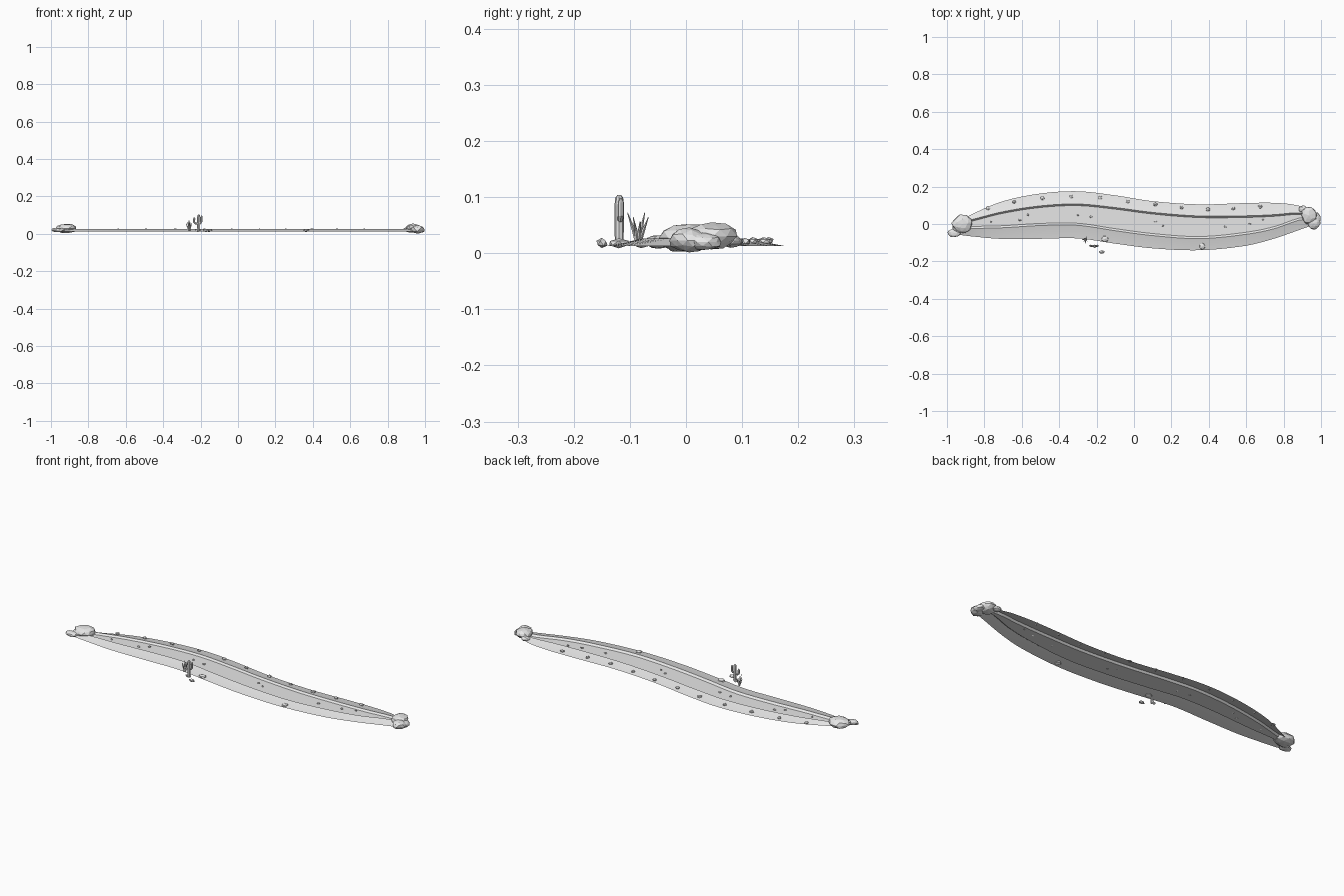
import bpy, bmesh, math, random
from mathutils import Vector

if "Cube" in bpy.data.objects:
    bpy.data.objects.remove(bpy.data.objects["Cube"])

random.seed(4)
stone = bpy.data.materials.new("plain_grey")
stone.diffuse_color = (0.8, 0.8, 0.8, 1)
stone.use_nodes = True
stone.node_tree.nodes["Principled BSDF"].inputs["Base Color"].default_value = stone.diffuse_color


def add_object(name, bm, smooth=False):
    bmesh.ops.recalc_face_normals(bm, faces=bm.faces) if not smooth else None
    mesh = bpy.data.meshes.new(name)
    bm.to_mesh(mesh)
    bm.free()
    mesh.materials.append(stone)
    ob = bpy.data.objects.new(name, mesh)
    bpy.context.collection.objects.link(ob)
    if smooth:
        bpy.ops.object.select_all(action='DESELECT')
        ob.select_set(True)
        bpy.context.view_layer.objects.active = ob
        bpy.ops.object.shade_smooth_by_angle(angle=math.radians(25))
    return ob


# Lengthwise guide lines of the river: station x, then y of each edge
XS = [-.96, -.85, -.7, -.5, -.3, -.1, .1, .35, .6, .75, .88, .96]
BACK_EDGE = [.0, .06, .122, .163, .175, .153, .122, .105, .112, .113, .098, .055]
BACK_RIM = [.0, .028, .066, .097, .107, .088, .062, .043, .044, .05, .06, .045]
FRONT_RIM = [-.03, -.024, -.02, -.008, -.007, -.036, -.062, -.078, -.055, -.025, .02, .03]
FRONT_EDGE = [-.055, -.068, -.08, -.079, -.077, -.105, -.13, -.14, -.116, -.078, -.033, -.005]


def sample(ys, x):
    """Smooth cubic through the stations."""
    i = max(k for k in range(len(XS) - 1) if XS[k] <= x + 1e-6)

    def slope(k):
        a, b = max(k - 1, 0), min(k + 1, len(XS) - 1)
        return (ys[b] - ys[a]) / (XS[b] - XS[a])
    h = XS[i + 1] - XS[i]
    t = (x - XS[i]) / h
    return ((2*t**3 - 3*t*t + 1) * ys[i] + (t**3 - 2*t*t + t) * h * slope(i)
            + (3*t*t - 2*t**3) * ys[i + 1] + (t**3 - t*t) * h * slope(i + 1))


EDGE_Z, RIM_Z, BED_Z = .013, .026, .017


def section(x):
    fe, fr, br, be = (sample(c, x) for c in (FRONT_EDGE, FRONT_RIM, BACK_RIM, BACK_EDGE))
    s = min(.011, (br - fr) * .3)
    return [(fe, EDGE_Z), (fr - .003, RIM_Z - .001), (fr, RIM_Z), (fr + s, BED_Z),
            (br - s * .8, BED_Z), (br, RIM_Z), (br + .003, RIM_Z - .001), (be, EDGE_Z)]


def ground_z(x, y):
    pts = section(max(-.96, min(.96, x)))
    for (y0, z0), (y1, z1) in zip(pts, pts[1:]):
        if y0 <= y <= y1:
            return z0 + (z1 - z0) * (y - y0) / max(y1 - y0, 1e-6)
    return EDGE_Z


# River bed with its two sloping banks, one open sheet
bm = bmesh.new()
N = 48
rows = []
for k in range(N + 1):
    x = -.96 + 1.92 * k / N
    rows.append([bm.verts.new((x, y, z)) for y, z in section(x)])
for a, b in zip(rows, rows[1:]):
    for j in range(len(a) - 1):
        bm.faces.new((a[j], b[j], b[j + 1], a[j + 1]))
add_object("river_bed_and_banks", bm, True)


# Faceted rocks
def rock(name, center, size, subdivisions=1, jitter=.14):
    bm = bmesh.new()
    bmesh.ops.create_icosphere(bm, subdivisions=subdivisions, radius=1)
    turn = random.uniform(0, 6.28)
    c, s = math.cos(turn), math.sin(turn)
    for v in bm.verts:
        p = v.co * random.uniform(1 - jitter, 1 + jitter * .5)
        p = Vector((p.x * c - p.y * s, p.x * s + p.y * c, p.z))
        v.co = Vector(center) + Vector((p.x * size[0], p.y * size[1], p.z * size[2]))
    return add_object(name, bm)


END_ROCKS = [
    ((-.918, .0, .027), (.057, .05, .027)), ((-.962, -.048, .02), (.038, .024, .013)),
    ((-.935, -.02, .022), (.04, .03, .016)),
    ((.935, .046, .03), (.043, .046, .025)), ((.962, .006, .023), (.037, .037, .022)),
    ((.975, .03, .02), (.024, .035, .016)), ((.905, .08, .022), (.024, .02, .012))]
for c, s in END_ROCKS:
    rock("end_rock", c, s, 2, .12)

SIDE_ROCKS = [(-.155, -.08, .022, .019), (.365, -.12, .018, .021),
              (-.172, -.15, .018, .011), (-.215, -.118, .018, .006)]
for x, y, rx, ry in SIDE_ROCKS:
    rock("side_rock", (x, y, .018), (rx, ry, .009))

# Row of stones along the back bank
BANK = [(-.78, .085), (-.64, .118), (-.49, .138), (-.335, .147), (-.18, .14), (-.033, .12),
        (.115, .105), (.255, .088), (.395, .078), (.53, .083), (.675, .093)]
for i, (x, y) in enumerate(BANK):
    r = .011 if i % 2 else .013
    rock("bank_stone", (x, y, ground_z(x, y) + .004), (r, r * .9, .007))

# Pebbles on the river bed
BED = [(-.765, .013), (-.61, .022), (-.565, .05), (-.3, .048), (-.23, .038), (.115, .013),
       (.155, -.01), (.49, -.013), (.62, .003), (.69, .023)]
for i, (x, y) in enumerate(BED):
    r = .009 if i % 3 else .006
    rock("bed_pebble", (x, y, BED_Z + .002), (r, r * .8, .005))


# Round stems swept along a path of (point, radius)
def stem(name, path, sides=8):
    bm = bmesh.new()
    pts = [Vector(p) for p, r in path]
    rings = []
    for i, (p, r) in enumerate(path):
        d = (pts[min(i + 1, len(pts) - 1)] - pts[max(i - 1, 0)]).normalized()
        u = d.cross(Vector((0, 1, 0))).normalized()
        w = d.cross(u)
        rings.append([bm.verts.new(pts[i] + r * (u * math.cos(a) + w * math.sin(a)))
                      for a in (2 * math.pi * k / sides for k in range(sides))])
    for a, b in zip(rings, rings[1:]):
        for k in range(sides):
            bm.faces.new((a[k], a[(k + 1) % sides], b[(k + 1) % sides], b[k]))
    bm.faces.new(rings[0])
    bm.faces.new(rings[-1])
    return add_object(name, bm)


# Tall cactus with two upturned arms
cx, cy = -.21, -.119
stem("cactus_trunk", [((cx, cy, .014), .007), ((cx, cy, .03), .008), ((cx, cy, .085), .0085),
                      ((cx, cy, .099), .007), ((cx, cy, .104), .003)])
for side, reach, low, top in ((-1, .024, .055, .088), (1, .016, .06, .098)):
    ax = cx + side * reach
    stem("cactus_arm", [((cx, cy, low), .004), ((cx + side * reach * .7, cy + .002, low), .005),
                        ((ax, cy + .003, low + .007), .0055), ((ax, cy + .003, top - .008), .0055),
                        ((ax, cy + .003, top), .002)])

# Clump of pointed leaves beside it
for k in range(7):
    a = 2 * math.pi * k / 7 + .3
    lean = .016 if k % 2 else .011
    h = .036 + .008 * (k % 3)
    bx, by = -.26, -.085
    dx, dy = math.cos(a), math.sin(a)
    stem("spiky_leaf", [((bx + dx * .003, by + dy * .003, .016), .002),
                        ((bx + dx * lean * .6, by + dy * lean * .6, .016 + h * .55), .003),
                        ((bx + dx * lean * 1.2, by + dy * lean * 1.2, .02 + h), .0006)], 4)
